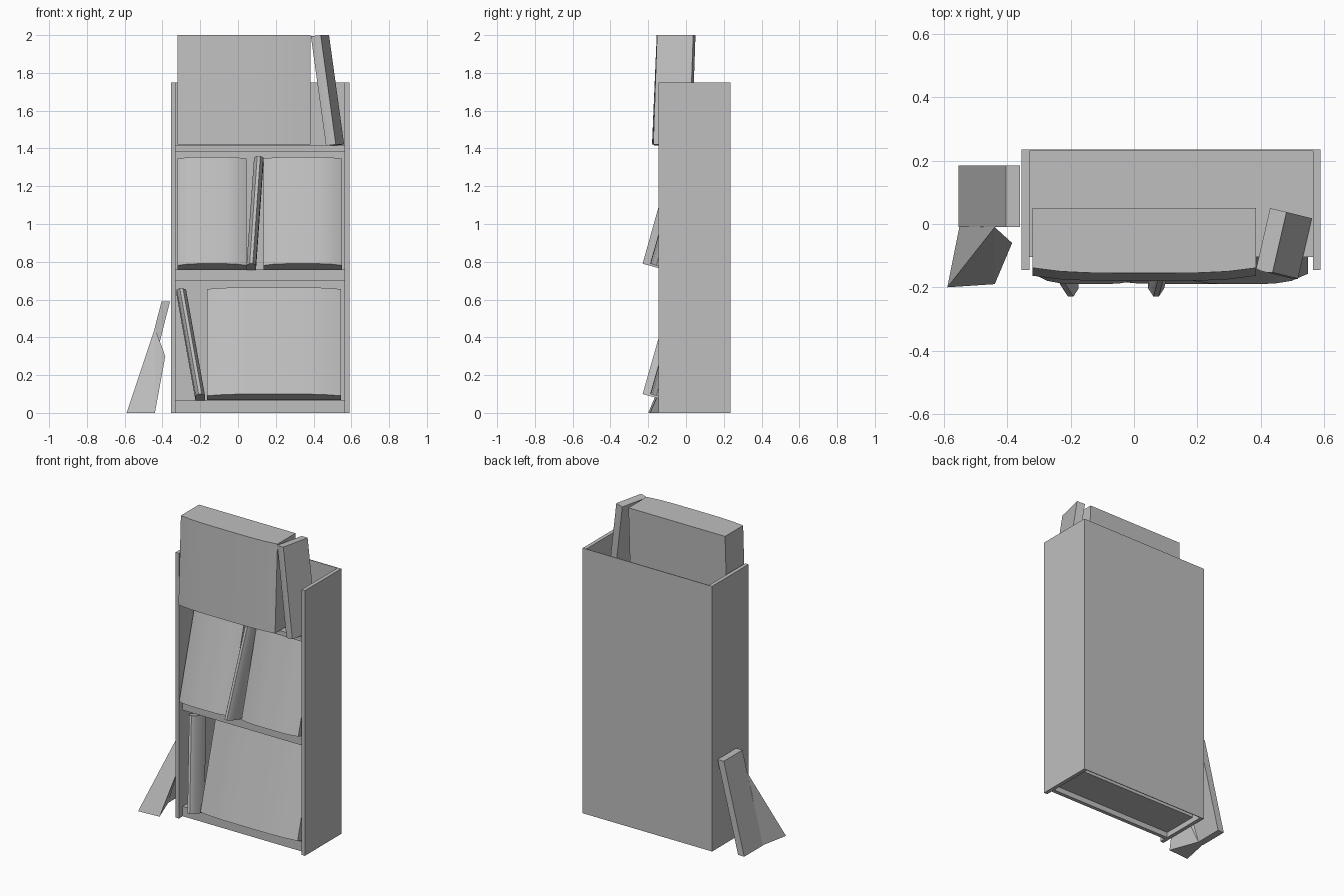
import bpy
import bmesh
import math
from mathutils import Vector

if "Cube" in bpy.data.objects:
    bpy.data.objects.remove(bpy.data.objects["Cube"], do_unlink=True)

grey = bpy.data.materials.new("plain_grey")
grey.use_nodes = True
grey.diffuse_color = (0.52, 0.52, 0.52, 1)
grey.node_tree.nodes["Principled BSDF"].inputs["Base Color"].default_value = (0.52, 0.52, 0.52, 1)


def finish(name, bm, smooth=False):
    bmesh.ops.recalc_face_normals(bm, faces=bm.faces[:])
    mesh = bpy.data.meshes.new(name)
    bm.to_mesh(mesh)
    bm.free()
    mesh.materials.append(grey)
    obj = bpy.data.objects.new(name, mesh)
    bpy.context.collection.objects.link(obj)
    if smooth:
        bpy.ops.object.select_all(action="DESELECT")
        obj.select_set(True)
        bpy.context.view_layer.objects.active = obj
        bpy.ops.object.shade_smooth_by_angle(angle=math.radians(40))
    return obj


def prism(bm, outline, rise):
    """Extrude a closed outline along a slanted direction."""
    face = bm.faces.new([bm.verts.new(p) for p in outline])
    top = bmesh.ops.extrude_face_region(bm, geom=[face])["geom"]
    bmesh.ops.translate(bm, vec=rise, verts=[v for v in top if isinstance(v, bmesh.types.BMVert)])


def board(name, x0, x1, y0, y1, z0, z1):
    bm = bmesh.new()
    prism(bm, [(x0, y0, z0), (x1, y0, z0), (x1, y1, z0), (x0, y1, z0)], Vector((0, 0, z1 - z0)))
    return finish(name, bm)


def book(name, corner, across, depth, rise, bow=0.3, segments=8):
    """Slanted book block whose spine side bows out at the front."""
    o, u, v, w = map(Vector, (corner, across, depth, rise))
    outline = []
    for i in range(segments + 1):
        t = i / segments
        outline.append(o + u * t + v * bow * abs(2 * t - 1) ** 4)
    outline += [o + u + v, o + v]
    bm = bmesh.new()
    prism(bm, outline, w)
    return finish(name, bm, smooth=True)


# Bookcase carcass
for side, x in (("right", -0.355), ("left", 0.565)):
    board(side + "_side_panel", x, x + 0.025, -0.145, 0.235, 0, 1.75)
board("back_panel", -0.33, 0.565, 0.23, 0.235, 0, 1.75)
board("kick_plate", -0.33, 0.565, -0.105, -0.08, 0, 0.065)
board("bottom_shelf", -0.33, 0.565, -0.105, 0.16, 0.035, 0.065)
board("middle_shelf", -0.33, 0.565, -0.105, 0.23, 0.70, 0.76)
board("top_shelf", -0.33, 0.565, -0.105, 0.23, 1.385, 1.415)

# Rows of books tipped back on the lower shelves
depth = (0, 0.11, -0.031)
for name, x, z, width in (("bottom_row", -0.165, 0.10, 0.71),
                          ("middle_row_right", -0.32, 0.79, 0.365),
                          ("middle_row_left", 0.135, 0.79, 0.415)):
    book(name, (x, -0.19, z), (width, 0, 0), depth, (0, 0.16, 0.565))

# Thin books leaning between the rows
thin_depth = (0, 0.13, -0.036)
book("bottom_leaning_book", (-0.225, -0.23, 0.10), (0.05, 0, 0), thin_depth, (-0.1, 0.16, 0.56), 0.2, 3)
book("middle_leaning_book", (0.045, -0.23, 0.79), (0.05, 0, 0), thin_depth, (0.04, 0.16, 0.57), 0.2, 3)

# Books standing on the top shelf
book("top_row", (-0.32, -0.18, 1.42), (0.705, 0, 0), (0, 0.205, 0), (0, 0.025, 0.58), 0.08)
book("top_leaning_book", (0.465, -0.165, 1.415), (0.052, -0.012, 0.006), (0.045, 0.195, 0),
     (-0.08, 0.02, 0.579), 0.02, 3)

# Book propped against the outside of the case
book("propped_book", (-0.555, -0.01, 0), (0.045, 0, 0), (0, 0.195, 0), (0.15, 0, 0.59), 0, 1)

# Fanned cover spread out from the propped book
bm = bmesh.new()
for p in ((-0.59, -0.2, 0), (-0.44, -0.19, 0), (-0.55, 0, 0), (-0.51, 0, 0),
          (-0.475, -0.01, 0.32), (-0.44, -0.01, 0.45), (-0.385, -0.06, 0.3)):
    bm.verts.new(p)
bmesh.ops.convex_hull(bm, input=bm.verts[:])
finish("fanned_cover", bm)
